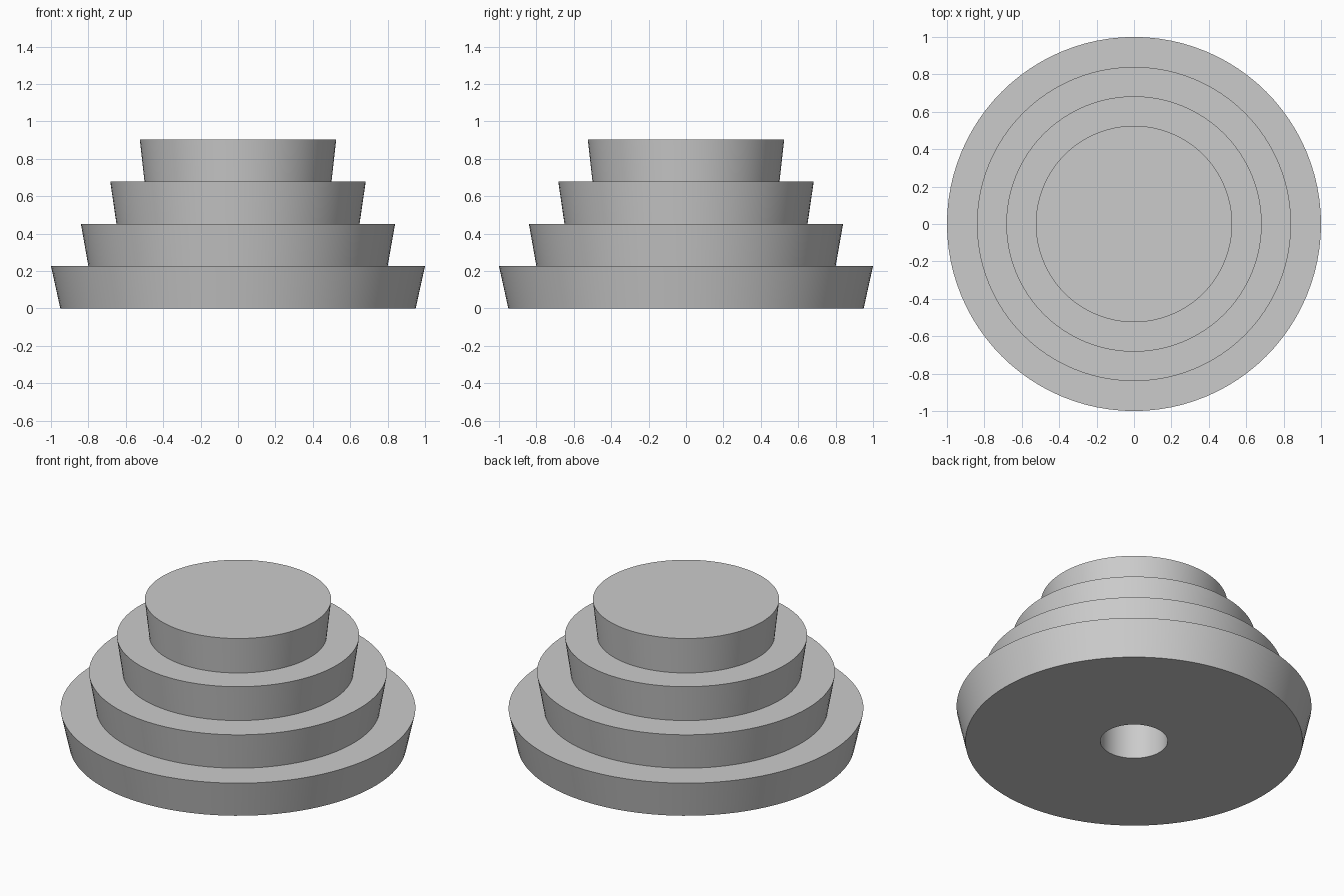
import bpy, bmesh, math

cube = bpy.data.objects.get("Cube")
if cube:
    bpy.data.objects.remove(cube, do_unlink=True)

SEGMENTS = 96
TIER_HEIGHT = 0.226
TIERS = [(0.95, 1.0), (0.80, 0.84), (0.65, 0.683), (0.50, 0.525)]
BORE_RADIUS = 0.19
BORE_DEPTH = 3 * TIER_HEIGHT

grey = bpy.data.materials.new("plain_grey")
grey.use_nodes = True
colour = (0.6, 0.6, 0.6, 1)
grey.diffuse_color = colour
grey.node_tree.nodes["Principled BSDF"].inputs["Base Color"].default_value = colour

# Half section: blind bore, underside, flaring tiers, closed top
profile = [(0, BORE_DEPTH), (BORE_RADIUS, BORE_DEPTH), (BORE_RADIUS, 0)]
for i, (low, high) in enumerate(TIERS):
    profile += [(low, i * TIER_HEIGHT), (high, (i + 1) * TIER_HEIGHT)]
profile.append((0, len(TIERS) * TIER_HEIGHT))

# Turn the section around the vertical axis
bm = bmesh.new()
verts = [bm.verts.new((r, 0, z)) for r, z in profile]
edges = [bm.edges.new(pair) for pair in zip(verts, verts[1:])]
bmesh.ops.spin(bm, geom=verts + edges, cent=(0, 0, 0), axis=(0, 0, 1),
               angle=math.tau, steps=SEGMENTS, use_duplicate=False)
bmesh.ops.remove_doubles(bm, verts=bm.verts[:], dist=0.0001)
bmesh.ops.recalc_face_normals(bm, faces=bm.faces[:])
mesh = bpy.data.meshes.new("stepped_pulley")
bm.to_mesh(mesh)
bm.free()
mesh.materials.append(grey)

pulley = bpy.data.objects.new("stepped_pulley", mesh)
bpy.context.collection.objects.link(pulley)
bpy.ops.object.select_all(action="DESELECT")
pulley.select_set(True)
bpy.context.view_layer.objects.active = pulley
bpy.ops.object.shade_smooth_by_angle(angle=math.radians(30))
